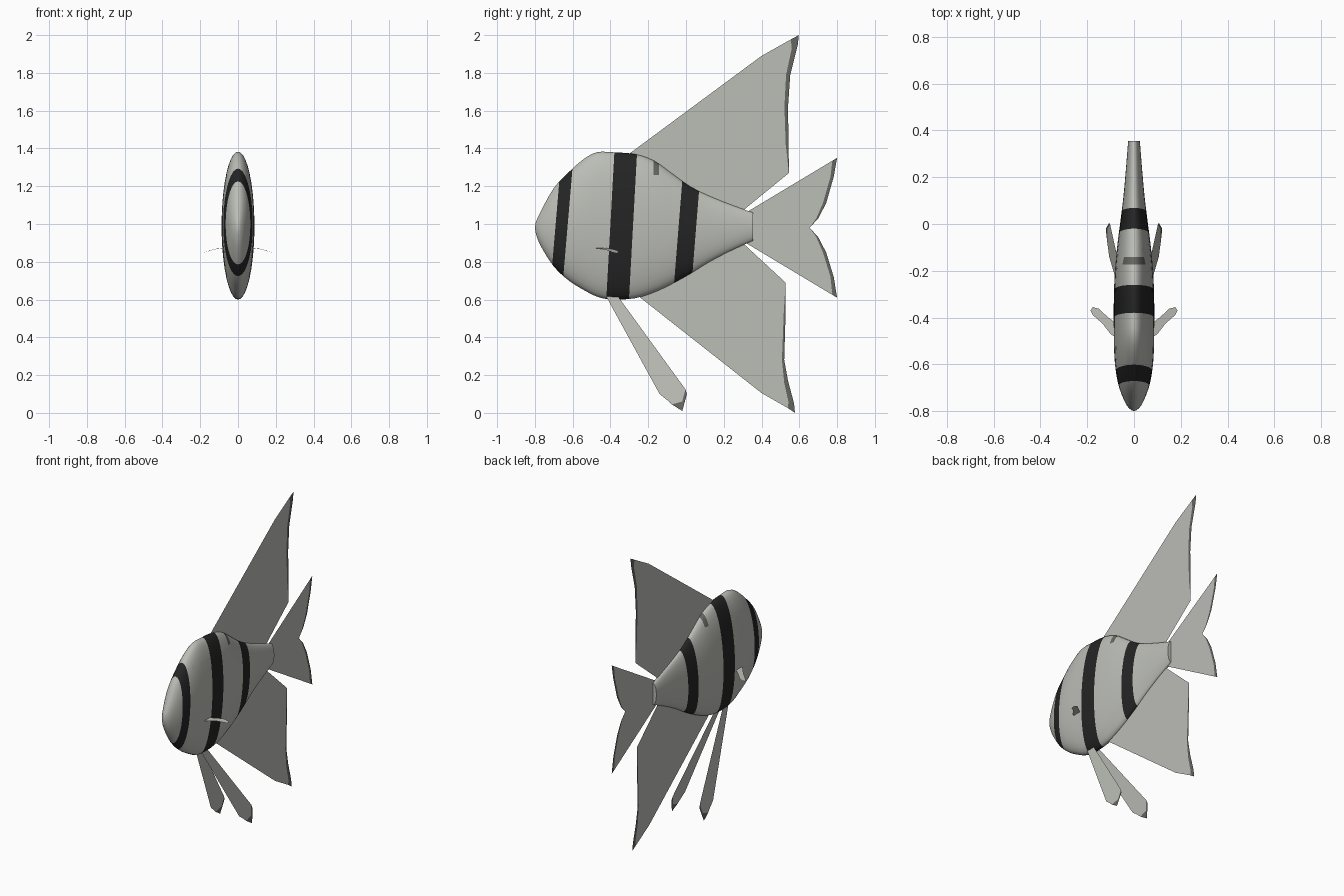
import bpy, bmesh, math
from mathutils import Vector

if "Cube" in bpy.data.objects:
    bpy.data.objects.remove(bpy.data.objects["Cube"])


def material(name, rgb):
    m = bpy.data.materials.new(name)
    m.diffuse_color = (*rgb, 1)
    m.use_nodes = True
    m.node_tree.nodes["Principled BSDF"].inputs["Base Color"].default_value = m.diffuse_color
    return m


PALE = material("pale_grey", (0.50, 0.51, 0.47))
DARK = material("dark_grey", (0.13, 0.13, 0.12))
BLACK = material("stripe_black", (0.018, 0.018, 0.018))


def finish(bm, name, mats):
    mesh = bpy.data.meshes.new(name)
    bm.to_mesh(mesh)
    bm.free()
    for m in mats:
        mesh.materials.append(m)
    ob = bpy.data.objects.new(name, mesh)
    bpy.context.collection.objects.link(ob)
    return ob


# Body: elliptical sections (y, top z, bottom z, half width)
STATIONS = [
    (-0.795, 1.01, 0.95, 0.012), (-0.77, 1.065, 0.885, 0.034),
    (-0.70, 1.19, 0.775, 0.063), (-0.62, 1.275, 0.70, 0.079),
    (-0.54, 1.345, 0.65, 0.085), (-0.47, 1.38, 0.615, 0.086),
    (-0.39, 1.38, 0.60, 0.087), (-0.27, 1.37, 0.607, 0.085),
    (-0.17, 1.335, 0.638, 0.079), (-0.08, 1.272, 0.68, 0.070),
    (0.02, 1.20, 0.735, 0.057), (0.12, 1.15, 0.797, 0.045),
    (0.23, 1.105, 0.855, 0.035), (0.355, 1.06, 0.912, 0.025)]
SEG, SUB = 40, 3


def spline(pts, sub):
    """Catmull-Rom interpolation through the stations."""
    out = []
    for i in range(len(pts) - 1):
        p = [pts[max(0, min(len(pts) - 1, i + k))] for k in (-1, 0, 1, 2)]
        for s in range(sub):
            t = s / sub
            out.append([0.5 * (2 * b + (c - a) * t + (2 * a - 5 * b + 4 * c - d) * t * t
                               + (3 * b - a - 3 * c + d) * t ** 3)
                        for a, b, c, d in zip(*p)])
    return out + [list(pts[-1])]


bm = bmesh.new()
rings = []
for y, top, bot, w in spline(STATIONS, SUB):
    mid, h = (top + bot) / 2, (top - bot) / 2
    rings.append([bm.verts.new((w * math.cos(a), y, mid + h * math.sin(a)))
                  for a in (2 * math.pi * i / SEG for i in range(SEG))])
for r0, r1 in zip(rings, rings[1:]):
    for i in range(SEG):
        j = (i + 1) % SEG
        bm.faces.new((r0[i], r0[j], r1[j], r1[i]))
nose = bm.verts.new((0, -0.80, 0.98))
for i in range(SEG):
    bm.faces.new((nose, rings[0][(i + 1) % SEG], rings[0][i]))
bm.faces.new(rings[-1])

# Slanted stripes (front y, back y at z = 1, lean), cut into the body
STRIPES = [(-0.69, -0.626, 0.085), (-0.40, -0.28, 0.055), (-0.038, 0.055, 0.08)]


def cut(co, no):
    bmesh.ops.bisect_plane(bm, geom=bm.verts[:] + bm.edges[:] + bm.faces[:],
                           dist=1e-5, plane_co=co, plane_no=no)


for a, b, lean in STRIPES:
    for y in (a, b):
        cut((0, y, 1), Vector((0, 1, -lean)).normalized())
# Small saddle patch on the back
for y in (-0.173, -0.142):
    cut((0, y, 1), (0, 1, 0))
cut((0, 0, 1.26), (0, 0, 1))

for f in bm.faces:
    c = f.calc_center_median()
    f.smooth = True
    if any(a < c.y - lean * (c.z - 1) < b for a, b, lean in STRIPES):
        f.material_index = 2
    elif -0.173 < c.y < -0.142 and c.z > 1.26:
        f.material_index = 1
bmesh.ops.recalc_face_normals(bm, faces=bm.faces[:])
body = finish(bm, "body", [PALE, DARK, BLACK])
bpy.context.view_layer.objects.active = body
body.select_set(True)
bpy.ops.object.shade_smooth_by_angle(angle=math.radians(40))


# Fins: pale sheet plus a dark strip between inner and outer trailing edges
def fin(name, root, inner, outer, x_of=lambda z: 0.0):
    bm = bmesh.new()
    cache = {}

    def v(p):
        if p not in cache:
            cache[p] = bm.verts.new((x_of(p[1]), p[0], p[1]))
        return cache[p]

    bm.faces.new([v(p) for p in root + inner])
    for i in range(len(inner) - 1):
        quad = dict.fromkeys((inner[i], outer[i], outer[i + 1], inner[i + 1]))
        bm.faces.new([v(p) for p in quad]).material_index = 1
    return finish(bm, name, [PALE, DARK])


fin("dorsal_fin", [(0.30, 1.07), (-0.15, 1.15), (-0.31, 1.365), (0.40, 1.89)],
    [(0.555, 1.977), (0.56, 1.93), (0.53, 1.79), (0.521, 1.62), (0.528, 1.42), (0.545, 1.27)],
    [(0.597, 2.0), (0.592, 1.95), (0.552, 1.79), (0.54, 1.62), (0.543, 1.42), (0.545, 1.27)])

fin("anal_fin", [(0.30, 0.90), (-0.10, 0.85), (-0.28, 0.64), (0.40, 0.105)],
    [(0.54, 0.025), (0.542, 0.06), (0.52, 0.16), (0.508, 0.28), (0.517, 0.52), (0.527, 0.69)],
    [(0.577, 0.0), (0.572, 0.05), (0.54, 0.17), (0.52, 0.28), (0.527, 0.52), (0.527, 0.69)])

fin("tail_fin", [(0.30, 0.91), (0.30, 1.05)],
    [(0.775, 1.335), (0.765, 1.25), (0.725, 1.11), (0.69, 1.03), (0.655, 0.98),
     (0.69, 0.93), (0.725, 0.85), (0.765, 0.72), (0.775, 0.625)],
    [(0.80, 1.35), (0.782, 1.25), (0.742, 1.11), (0.70, 1.03), (0.655, 0.98),
     (0.70, 0.93), (0.742, 0.85), (0.782, 0.72), (0.80, 0.61)])

for side, tag in ((1, "right"), (-1, "left")):
    # Long trailing belly fins, splayed outwards
    fin("pelvic_fin_" + tag, [(-0.37, 0.63), (-0.43, 0.63), (-0.14, 0.10)],
        [(-0.10, 0.068), (-0.075, 0.045), (-0.02, 0.06), (-0.003, 0.125)],
        [(-0.10, 0.068), (-0.02, 0.01), (0.005, 0.10), (-0.003, 0.125)],
        lambda z: side * (0.025 + (0.60 - z) * 0.162))

    # Small drooping side fins (x, y)
    bm = bmesh.new()
    outline = [(0.07, -0.49), (0.10, -0.47), (0.135, -0.425), (0.175, -0.39), (0.186, -0.37),
               (0.176, -0.355), (0.15, -0.362), (0.115, -0.395), (0.07, -0.43)]
    bm.faces.new([bm.verts.new((side * x, y, 0.873 - 2.1 * (x - 0.07) ** 2))
                  for x, y in outline])
    finish(bm, "pectoral_fin_" + tag, [PALE])
